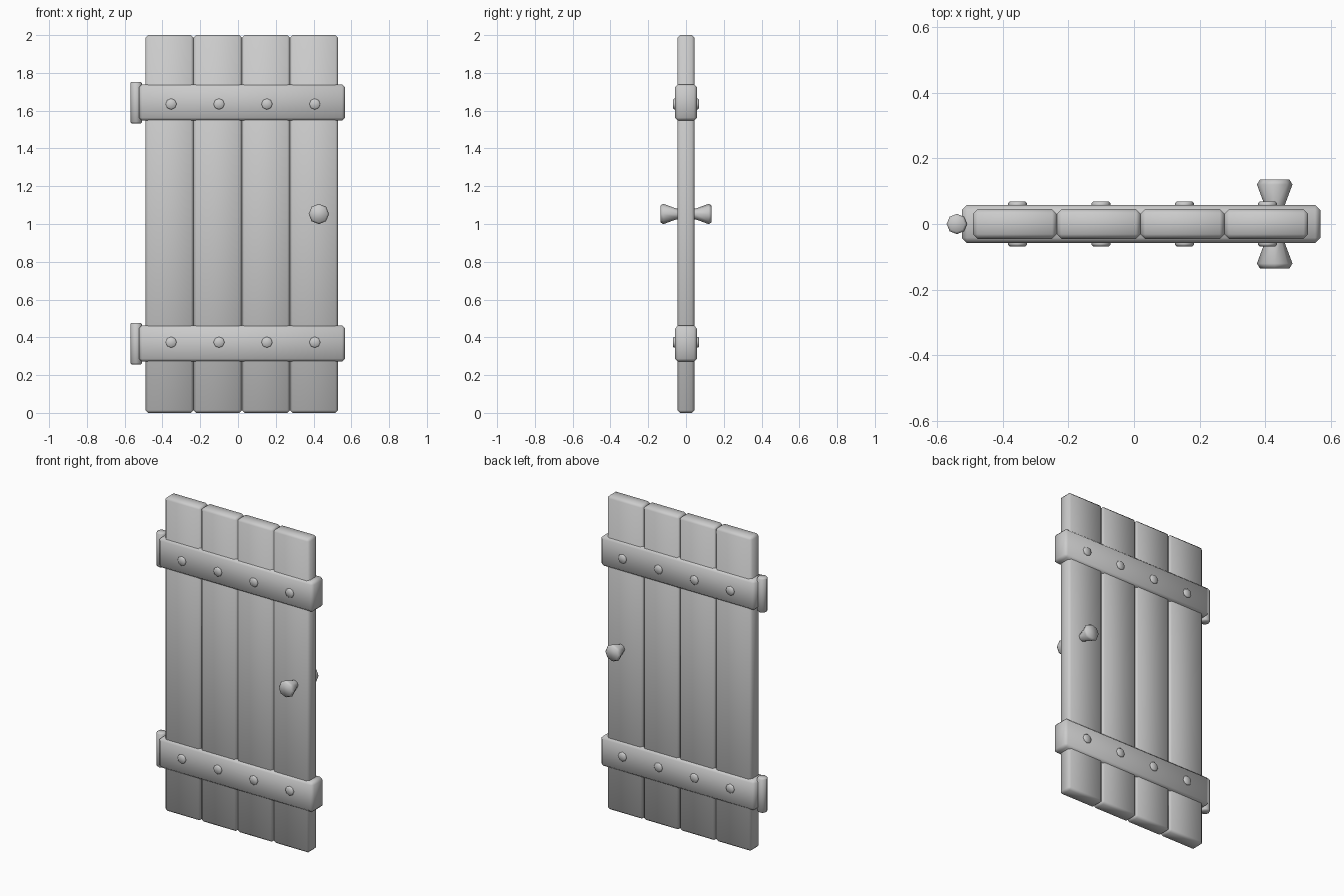
import bpy, bmesh
from math import cos, sin, pi
from mathutils import Matrix

if "Cube" in bpy.data.objects:
    bpy.data.objects.remove(bpy.data.objects["Cube"])


def finish(name, bm):
    bmesh.ops.recalc_face_normals(bm, faces=bm.faces)
    for f in bm.faces:
        f.smooth = True
    me = bpy.data.meshes.new(name)
    bm.to_mesh(me)
    bm.free()
    ob = bpy.data.objects.new(name, me)
    bpy.context.collection.objects.link(ob)
    return ob


def box(name, x0, x1, y, z0, z1, bevel):
    bm = bmesh.new()
    m = Matrix.Translation(((x0 + x1) / 2, 0, (z0 + z1) / 2)) @ Matrix.Diagonal((x1 - x0, 2 * y, z1 - z0, 1))
    bmesh.ops.create_cube(bm, size=1, matrix=m)
    bmesh.ops.bevel(bm, geom=bm.edges[:], offset=bevel, segments=1, affect='EDGES')
    return finish(name, bm)


def turned(name, profile, matrix):
    """Eight-sided turned solid; profile is (radius, height) pairs."""
    bm = bmesh.new()
    rings = [[bm.verts.new(matrix @ Matrix.Translation((r * cos(i * pi / 4), r * sin(i * pi / 4), h)).translation)
              for i in range(8)] for r, h in profile]
    for a, b in zip(rings, rings[1:]):
        for i in range(8):
            j = (i + 1) % 8
            bm.faces.new((a[i], a[j], b[j], b[i]))
    bm.faces.new(rings[0])
    bm.faces.new(rings[-1])
    return finish(name, bm)


# planks
width = 0.255
for i in range(4):
    x = -0.49 + i * width
    box(f"plank_{i + 1}", x, x + width, 0.045, 0, 2, 0.014)

for label, z in (("lower", 0.367), ("upper", 1.643)):
    # cross bands
    box(f"{label}_band", -0.524, 0.567, 0.058, z - 0.096, z + 0.096, 0.016)
    # hinge pins
    turned(f"{label}_hinge_pin", [(0.024, -0.11), (0.031, -0.103), (0.031, 0.103), (0.024, 0.11)],
           Matrix.Translation((-0.539, 0, z)))

# bolts and knobs on both faces
for side, angle in (("front", pi / 2), ("back", -pi / 2)):
    turn = Matrix.Rotation(angle, 4, 'X')
    for label, z in (("lower", 0.374), ("upper", 1.635)):
        for i in range(4):
            turned(f"{side}_{label}_bolt_{i + 1}", [(0.029, 0.05), (0.029, 0.063), (0.024, 0.068)],
                   Matrix.Translation((-0.354 + i * 0.2535, 0, z)) @ turn)
    turned(f"{side}_knob", [(0.028, 0.03), (0.028, 0.05), (0.054, 0.12), (0.045, 0.135)],
           Matrix.Translation((0.428, 0, 1.053)) @ turn)
